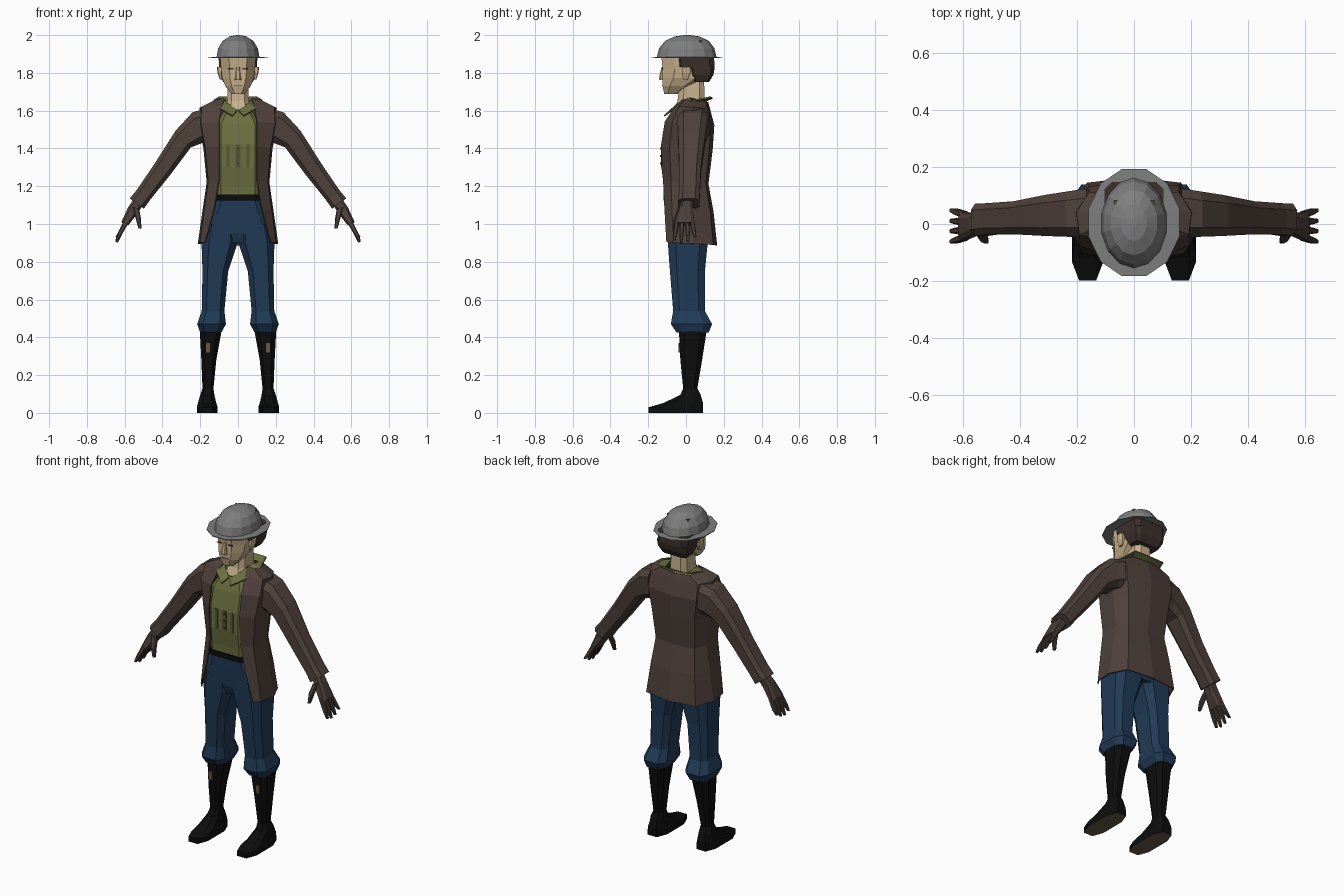
import bpy, bmesh, math
from mathutils import Vector

if bpy.data.objects.get("Cube"):
    bpy.data.objects.remove(bpy.data.objects["Cube"])


def material(name, r, g, b):
    mat = bpy.data.materials.new(name)
    mat.use_nodes = True
    mat.diffuse_color = (r, g, b, 1)
    mat.node_tree.nodes["Principled BSDF"].inputs["Base Color"].default_value = (r, g, b, 1)
    return mat


STEEL = material("helmet grey", .21, .21, .21)
SKIN = material("skin", .58, .44, .26)
HAIR = material("dark hair", .045, .03, .024)
COAT = material("coat brown", .08, .053, .044)
GLOVE = material("glove brown", .07, .048, .04)
OLIVE = material("shirt olive", .145, .16, .05)
DARK_OLIVE = material("dark olive", .09, .1, .035)
BLUE = material("trouser blue", .015, .043, .095)
BLACK = material("boot black", .004, .004, .004)
SOLE = material("sole tan", .13, .095, .06)


def finish(name, bm, mats, mirror=False, thickness=0):
    """Turn a bmesh into a flat-shaded object, optionally mirrored in x."""
    bmesh.ops.recalc_face_normals(bm, faces=bm.faces)
    mesh = bpy.data.meshes.new(name)
    bm.to_mesh(mesh)
    bm.free()
    for mat in mats:
        mesh.materials.append(mat)
    obj = bpy.data.objects.new(name, mesh)
    bpy.context.collection.objects.link(obj)
    if mirror:
        mod = obj.modifiers.new("mirror", 'MIRROR')
        mod.use_clip = True
    if thickness:
        mod = obj.modifiers.new("thickness", 'SOLIDIFY')
        mod.thickness = thickness
        mod.offset = 0
    return obj


def octagon(c):
    """Box outline with cut corners; c is the length of the flats."""
    return [(c, -1), (1, -c), (1, c), (c, 1), (-c, 1), (-1, c), (-1, -c), (-c, -1)]


def polygon(n):
    angles = [math.tau * (i + .5) / n for i in range(n)]
    return [(math.cos(a), math.sin(a)) for a in angles]


def span(x0, x1, y0, y1, z):
    """Level ring given by its extents."""
    return ((x0 + x1) / 2, (y0 + y1) / 2, z, (x1 - x0) / 2, (y1 - y0) / 2, 0)


def wide(rx, y0, y1, z):
    """Level ring centred on x = 0."""
    return span(-rx, rx, y0, y1, z)


def loft(name, rings, mat, shape=octagon(.6), mirror=False, cap=True, bottom=None):
    """Skin rings (x, y, z, half width, half depth, tilt in degrees)."""
    bm = bmesh.new()
    loops = []
    for x, y, z, rx, ry, tilt in rings:
        side = Vector((math.cos(math.radians(tilt)), 0, math.sin(math.radians(tilt))))
        loops.append([bm.verts.new(Vector((x, y, z)) + side * u * rx + Vector((0, v * ry, 0)))
                      for u, v in shape])
    n = len(shape)
    for low, high in zip(loops, loops[1:]):
        for i in range(n):
            j = (i + 1) % n
            bm.faces.new((low[i], low[j], high[j], high[i]))
    if cap:
        base = bm.faces.new(loops[0])
        bm.faces.new(loops[-1])
        if bottom:
            base.material_index = 1
    return finish(name, bm, [mat, bottom] if bottom else [mat], mirror)


def sheet(name, rows, mat, thickness):
    """Grid of points for the left half, mirrored."""
    bm = bmesh.new()
    grid = [[bm.verts.new(p) for p in row] for row in rows]
    for a, b in zip(grid, grid[1:]):
        for i in range(len(a) - 1):
            bm.faces.new((a[i], a[i + 1], b[i + 1], b[i]))
    return finish(name, bm, [mat], True, thickness)


def block(name, centre, size, mat, mirror=False):
    bm = bmesh.new()
    bmesh.ops.create_cube(bm, size=1)
    for v in bm.verts:
        v.co = Vector(centre) + Vector([a * b for a, b in zip(v.co, size)])
    return finish(name, bm, [mat], mirror)


# Helmet: faceted dome, flat brim and two rivets
loft("helmet_dome", [wide(.117, -.155, .162, 1.882), wide(.108, -.143, .15, 1.93),
                     wide(.083, -.11, .12, 1.97), wide(.045, -.06, .07, 1.993),
                     wide(.01, -.01, .02, 2)], STEEL, polygon(14))
loft("helmet_brim", [wide(.112, -.15, .157, 1.88), wide(.165, -.19, .2, 1.878),
                     wide(.165, -.19, .2, 1.882), wide(.112, -.15, .157, 1.884)],
     STEEL, polygon(12), cap=False)
block("helmet_rivets", (.063, .075, 1.965), (.014, .014, .014), DARK_OLIVE, True)

# Head, hair, ears and face
loft("head", [wide(.035, -.115, -.045, 1.688), wide(.067, -.124, .03, 1.73),
              wide(.084, -.126, .11, 1.772), wide(.09, -.124, .135, 1.82),
              wide(.095, -.13, .14, 1.885)], SKIN, octagon(.5))
loft("hair", [wide(.078, .045, .122, 1.752), wide(.096, .025, .145, 1.79),
              wide(.1, .015, .152, 1.828), wide(.1, -.05, .152, 1.832),
              wide(.103, -.055, .148, 1.885)], HAIR, octagon(.75))
loft("ears", [span(.085, .097, -.015, .01, 1.765), span(.085, .108, -.022, .025, 1.8),
              span(.085, .112, -.02, .025, 1.83)], SKIN, mirror=True)
loft("nose", [wide(.018, -.141, -.11, 1.763), wide(.015, -.143, -.11, 1.773),
              wide(.009, -.13, -.11, 1.83)], SKIN)
block("eyes", (.036, -.125, 1.822), (.026, .006, .008), HAIR, True)
block("mouth", (0, -.1245, 1.735), (.045, .004, .004), HAIR)
loft("neck", [wide(.07, -.07, .11, 1.59), wide(.058, -.045, .1, 1.65),
              wide(.052, -.03, .095, 1.77)], SKIN)

# Shirt with its placket, buttons and collar
loft("shirt", [wide(.115, -.115, .07, 1.14), wide(.115, -.118, .07, 1.2),
               wide(.115, -.13, .08, 1.3), wide(.115, -.13, .09, 1.42),
               wide(.115, -.107, .1, 1.53), wide(.07, -.075, .09, 1.605)],
     OLIVE, octagon(.78))
block("shirt_placket", (0, -.13, 1.36), (.026, .006, .12), DARK_OLIVE)
block("shirt_seams", (.052, -.13, 1.36), (.016, .006, .12), DARK_OLIVE, True)
for i in range(3):
    block("shirt_button", (0, -.134, 1.32 + i * .04), (.009, .006, .009), GLOVE)
sheet("collar", [
    [(0, .1, 1.65), (.075, .09, 1.65), (.08, .02, 1.665), (.052, -.045, 1.635), (.004, -.078, 1.6)],
    [(0, .14, 1.667), (.1, .13, 1.672), (.13, .03, 1.652), (.095, -.07, 1.61), (.03, -.115, 1.572)],
], OLIVE, .008)
loft("belt", [wide(.122, -.119, .07, 1.125), wide(.122, -.12, .07, 1.157)], BLACK, octagon(.78))

# Open coat: front edge x and y, side x, back y, height
COAT_ROWS = [(.07, -.01, .12, .115, 1.652), (.085, -.055, .2, .125, 1.615),
             (.1, -.11, .205, .147, 1.53), (.1, -.131, .18, .138, 1.4),
             (.1, -.119, .163, .116, 1.22), (.125, -.112, .185, .143, 1.07),
             (.172, -.102, .21, .162, .895)]
sheet("coat_body", [
    [(xf, yf, z + .01), (xs * .95, yf * .65, z + .005), (xs, .04, z),
     (xs * .78, yb * .88, z - .005), (0, yb, z - .008)]
    for xf, yf, xs, yb, z in COAT_ROWS], COAT, .006)

# Sleeves, cuffs and gloves
loft("sleeves", [(.165, .04, 1.525, .088, .085, 88), (.215, .035, 1.51, .085, .08, 72),
                 (.29, .03, 1.45, .06, .072, 48), (.4, .022, 1.29, .051, .058, 38),
                 (.5, .018, 1.155, .044, .055, 36), (.536, .015, 1.108, .046, .057, 36)],
     COAT, mirror=True)
loft("palms", [(.525, .01, 1.12, .028, .032, 36), (.555, 0, 1.075, .03, .036, 30),
               (.6, -.008, 1, .02, .05, 25)], GLOVE, mirror=True)
for i, name in enumerate(("index", "middle", "ring", "little")):
    y, drop = -.046 + i * .026, (0, .012, .006, -.014)[i]
    spread = (i - 1.5) * .007
    loft(name + "_fingers", [(.592, y, 1.012, .014, .012, 25),
                             (.622, y + spread, .955, .012, .011, 15),
                             (.642, y + spread * 1.5, .915 - drop, .007, .007, 10)],
         GLOVE, mirror=True)
loft("thumbs", [(.54, -.025, 1.085, .018, .016, 20), (.528, -.05, 1.03, .014, .014, 0),
                (.519, -.06, .975, .008, .009, 0)], GLOVE, mirror=True)

# Trousers: hips and gathered legs
loft("trouser_hips", [wide(.165, -.08, .105, .9), wide(.172, -.097, .118, .95),
                      wide(.158, -.104, .11, 1.05), wide(.125, -.108, .075, 1.13)],
     BLUE, octagon(.7))
loft("trouser_legs", [span(.088, .2, -.05, .12, .425), span(.064, .216, -.08, .138, .47),
                      span(.072, .192, -.068, .1, .54), span(.052, .188, -.085, .1, .75),
                      span(.002, .193, -.096, .115, .9), span(.002, .172, -.1, .11, 1)],
     BLUE, mirror=True)

# Tall boots with tan soles
loft("boots", [span(.108, .218, -.198, .09, 0), span(.108, .218, -.198, .09, .03),
               span(.115, .212, -.12, .09, .052), span(.125, .2, -.03, .078, .095),
               span(.13, .188, -.015, .06, .13), span(.115, .194, -.03, .085, .28),
               span(.084, .203, -.038, .112, .45)],
     BLACK, octagon(.55), mirror=True, bottom=SOLE)
block("boot_buckles", (.158, -.034, .345), (.022, .009, .05), SOLE, True)
